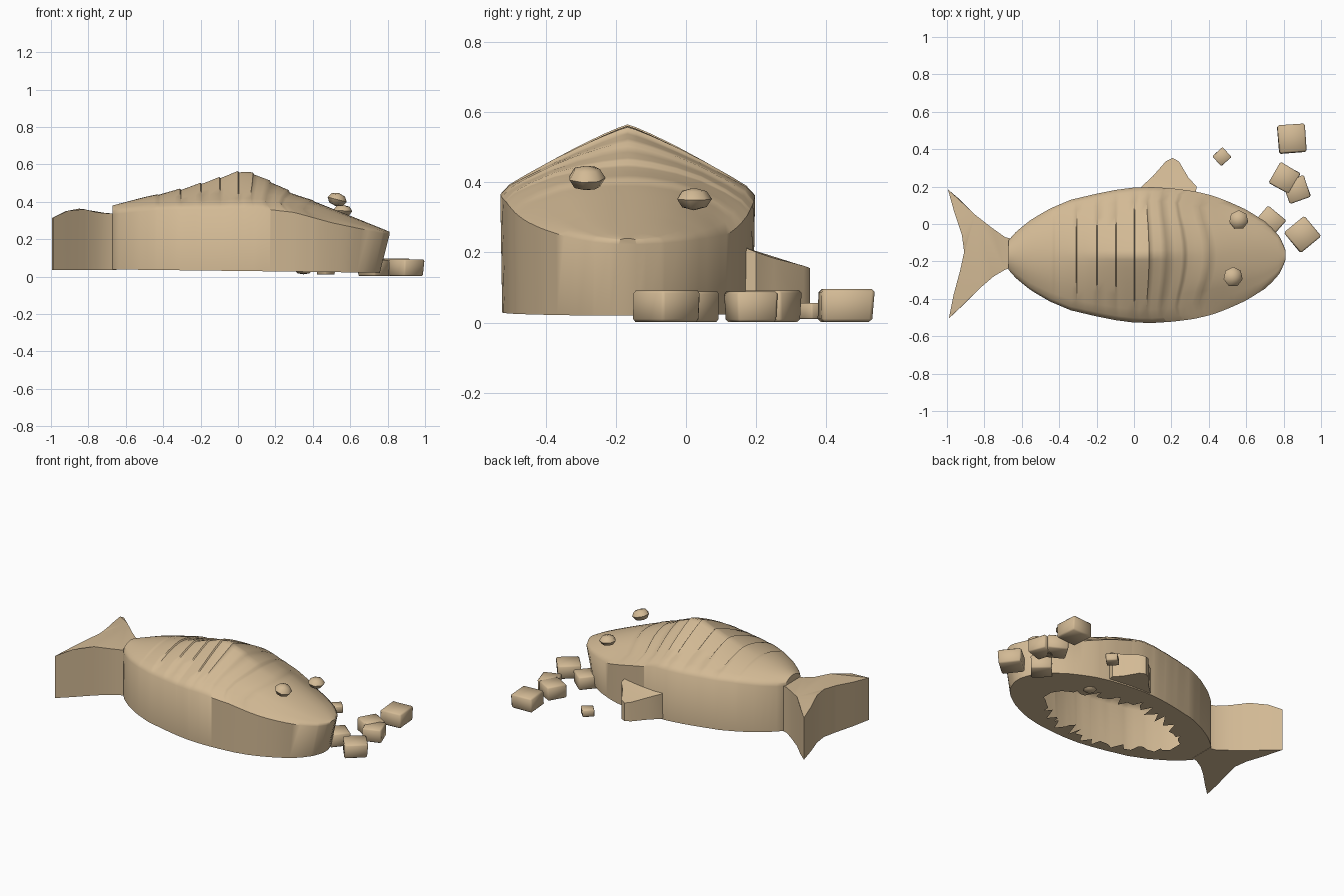
import bpy, bmesh, math, random
from mathutils import Matrix, Vector

random.seed(4)
cube = bpy.data.objects.get("Cube")
if cube:
    bpy.data.objects.remove(cube)

tan = bpy.data.materials.new("baked_tan")
tan.use_nodes = True
COLOUR = (0.65, 0.49, 0.30, 1)
tan.diffuse_color = COLOUR
tan.node_tree.nodes["Principled BSDF"].inputs["Base Color"].default_value = COLOUR


def lerp(points, x):
    """Piecewise linear lookup."""
    for (a, u), (b, v) in zip(points, points[1:]):
        if x <= b:
            return u + (v - u) * max(0, (x - a) / (b - a))
    return points[-1][1]


def finish(name, bm, angle=35):
    bmesh.ops.recalc_face_normals(bm, faces=bm.faces)
    mesh = bpy.data.meshes.new(name)
    bm.to_mesh(mesh)
    bm.free()
    mesh.materials.append(tan)
    obj = bpy.data.objects.new(name, mesh)
    bpy.context.collection.objects.link(obj)
    bpy.ops.object.select_all(action='DESELECT')
    obj.select_set(True)
    bpy.context.view_layer.objects.active = obj
    bpy.ops.object.shade_smooth_by_angle(angle=math.radians(angle))


def prism(name, outline, bottom, top):
    """Upright slab whose top height follows a function of x and y."""
    bm = bmesh.new()
    low = [bm.verts.new((x, y, bottom)) for x, y in outline]
    high = [bm.verts.new((x, y, top(x, y))) for x, y in outline]
    n = len(outline)
    for i in range(n):
        j = (i + 1) % n
        bm.faces.new((low[i], low[j], high[j], high[i]))
    caps = [bm.faces.new(high), bm.faces.new(low[::-1])]
    bm.normal_update()
    bmesh.ops.triangulate(bm, faces=caps, ngon_method='EAR_CLIP')
    finish(name, bm)


# Body: lofted shell with stepped scale bands and a broken underside
MID = -0.166
WIDTH = [(-0.67, 0.08), (-0.63, 0.125), (-0.55, 0.19), (-0.45, 0.248), (-0.34, 0.295),
         (-0.2, 0.328), (-0.1, 0.348), (0, 0.361), (0.1, 0.363), (0.2, 0.357), (0.32, 0.342),
         (0.42, 0.318), (0.5, 0.288), (0.6, 0.243), (0.7, 0.18), (0.76, 0.125), (0.79, 0.08),
         (0.81, 0.025)]
RIDGE = [(-0.67, 0.38), (-0.5, 0.425), (-0.3, 0.468), (-0.15, 0.512), (0, 0.56), (0.06, 0.562),
         (0.2, 0.495), (0.3, 0.442), (0.45, 0.385), (0.6, 0.325), (0.81, 0.24)]
RIM_RIGHT = [(-0.67, 0.345), (-0.4, 0.37), (0.1, 0.378), (0.3, 0.355), (0.5, 0.30), (0.81, 0.235)]
RIM_LEFT = [(-0.67, 0.345), (-0.4, 0.37), (0.1, 0.375), (0.3, 0.325), (0.5, 0.265), (0.81, 0.235)]
UNDER = [(-0.67, 0.038), (0, 0.03), (0.81, 0.02)]
BANDS = [-0.43, -0.31, -0.2, -0.1, 0.0, 0.08, 0.17, 0.27, 0.4]
STEP = 0.009


def band_lift(x):
    """Sawtooth that climbs towards the head and drops at each band edge."""
    for a, b in zip(BANDS, BANDS[1:]):
        if a < x <= b:
            return STEP * ((x - a) / (b - a) - 0.5)
    return 0


stations = {round(-0.67 + 0.037 * i, 3) for i in range(40)}
stations = {s for s in stations if all(abs(s - b) > 0.015 for b in BANDS)}
for b in BANDS:
    stations |= {b, b + 0.006}
stations |= {0.78, 0.8, 0.81}
stations = sorted(stations)
SPAN = [-1, -0.93, -0.8, -0.6, -0.4, -0.2, -0.07, 0, 0.07, 0.2, 0.4, 0.6, 0.8, 0.93, 1]

bm = bmesh.new()
rows, holes = [], []
for x in stations:
    w, floor = lerp(WIDTH, x), lerp(UNDER, x)
    power = 1.15 + min(1, max(0, (abs(x) - 0.1) / 0.4))
    tuck = 0.05 * max(0, (x - 0.3) / 0.5) ** 2
    # Bands sweep back towards the sides near the head
    sweep = 0.12 * max(0, min(x / 0.35, (0.81 - x) / 0.4, 1))
    row = [bm.verts.new((x - tuck, MID - w * 0.985, floor))]
    for t in SPAN:
        rim = lerp(RIM_LEFT if t > 0 else RIM_RIGHT, x)
        back = sweep * t * t * (1 - t ** 6)
        height = lerp(RIDGE, x - back) - rim if abs(t) < 1 else 0
        z = rim + height * (1 - abs(t) ** power) + band_lift(x) * (1 - t ** 4)
        z -= 0.012 * (abs(t) == 1)
        row.append(bm.verts.new((x - back, MID + w * t, z)))
    row.append(bm.verts.new((x - tuck, MID + w * 0.985, floor)))
    rows.append(row)
    # Ragged edge of the underside opening
    reach = 1 - (x / 0.52) ** 2
    if reach > 0:
        holes.append([bm.verts.new((x - tuck, MID - 0.03 + s * w * 0.78 * reach ** 0.5
                                    * random.uniform(0.6, 1.1), floor)) for s in (-1, 1)])
    else:
        holes.append(None)

for i in range(len(rows) - 1):
    a, b = rows[i], rows[i + 1]
    for k in range(len(a) - 1):
        bm.faces.new((a[k], b[k], b[k + 1], a[k + 1]))
    p, q = holes[i], holes[i + 1]
    if p and q:
        bm.faces.new((a[0], p[0], q[0], b[0]))
        bm.faces.new((p[1], a[-1], b[-1], q[1]))
    else:
        bm.faces.new([a[0]] + (p or []) + [a[-1], b[-1]] + (q[::-1] if q else []) + [b[0]])
bm.faces.new(rows[0])
bm.faces.new(rows[-1][::-1])
finish("fish_body", bm, 50)

# Tail: forked slab
TAIL_TOP = [(-1, 0.31), (-0.92, 0.35), (-0.84, 0.365), (-0.74, 0.34), (-0.66, 0.335)]
prism("tail", [(-0.65, -0.08), (-0.69, -0.07), (-0.76, -0.02), (-0.85, 0.05), (-0.93, 0.13),
               (-0.995, 0.185), (-0.96, 0.06), (-0.92, -0.06), (-0.908, -0.15),
               (-0.93, -0.25), (-0.965, -0.38), (-0.99, -0.505), (-0.91, -0.43),
               (-0.82, -0.34), (-0.75, -0.28), (-0.69, -0.245), (-0.65, -0.23)],
      0.036, lambda x, y: lerp(TAIL_TOP, x))

# Side fin
FIN_TOP = [(0.17, 0.215), (0.23, 0.187), (0.3, 0.175), (0.36, 0.153)]
prism("side_fin", [(0.03, 0.17), (0.04, 0.2), (0.1, 0.255), (0.17, 0.335), (0.205, 0.353),
                   (0.24, 0.335), (0.29, 0.25), (0.335, 0.2), (0.33, 0.165)],
      0.036, lambda x, y: lerp(FIN_TOP, y))


# Eyes and a loose pebble: flattened faceted gems
def gem(name, place, radius, height, tilt):
    bm = bmesh.new()
    bmesh.ops.create_uvsphere(bm, u_segments=7, v_segments=4, radius=1)
    move = (Matrix.Translation(Vector(place)) @ Matrix.Rotation(tilt, 4, 'Y')
            @ Matrix.Diagonal((radius, radius, height, 1)))
    bmesh.ops.transform(bm, matrix=move, verts=bm.verts)
    finish(name, bm, 45)


gem("right_eye", (0.53, -0.283, 0.412), 0.054, 0.036, 0.25)
gem("left_eye", (0.56, 0.022, 0.352), 0.052, 0.032, 0.05)
gem("underside_pebble", (0.35, 0.01, 0.03), 0.045, 0.018, 0)


# Crumbs: slightly tapered and uneven cubes
def crumb(name, x, y, size, height, turn, base=0.002):
    bm = bmesh.new()
    bmesh.ops.create_cube(bm, size=1)
    for v in bm.verts:
        grow = 1.0 if v.co.z > 0 else 0.97
        v.co.x *= size * grow * random.uniform(0.95, 1.05)
        v.co.y *= size * grow * random.uniform(0.95, 1.05)
        v.co.z = base + height * (v.co.z + 0.5)
    bmesh.ops.rotate(bm, verts=bm.verts, matrix=Matrix.Rotation(math.radians(turn), 3, 'Z'))
    bmesh.ops.translate(bm, verts=bm.verts, vec=(x, y, 0))
    bmesh.ops.bevel(bm, geom=bm.edges[:], offset=size * 0.06, segments=1, affect='EDGES')
    finish(name, bm, 60)


for i, spec in enumerate([(0.845, 0.455, 0.15, 0.094, 4), (0.805, 0.245, 0.13, 0.09, 60),
                          (0.87, 0.185, 0.122, 0.087, 18), (0.9, -0.058, 0.142, 0.09, 40),
                          (0.725, 0.01, 0.125, 0.087, 50), (0.47, 0.36, 0.072, 0.046, 42, 0.01)]):
    crumb(f"crumb_{i + 1}", *spec)
